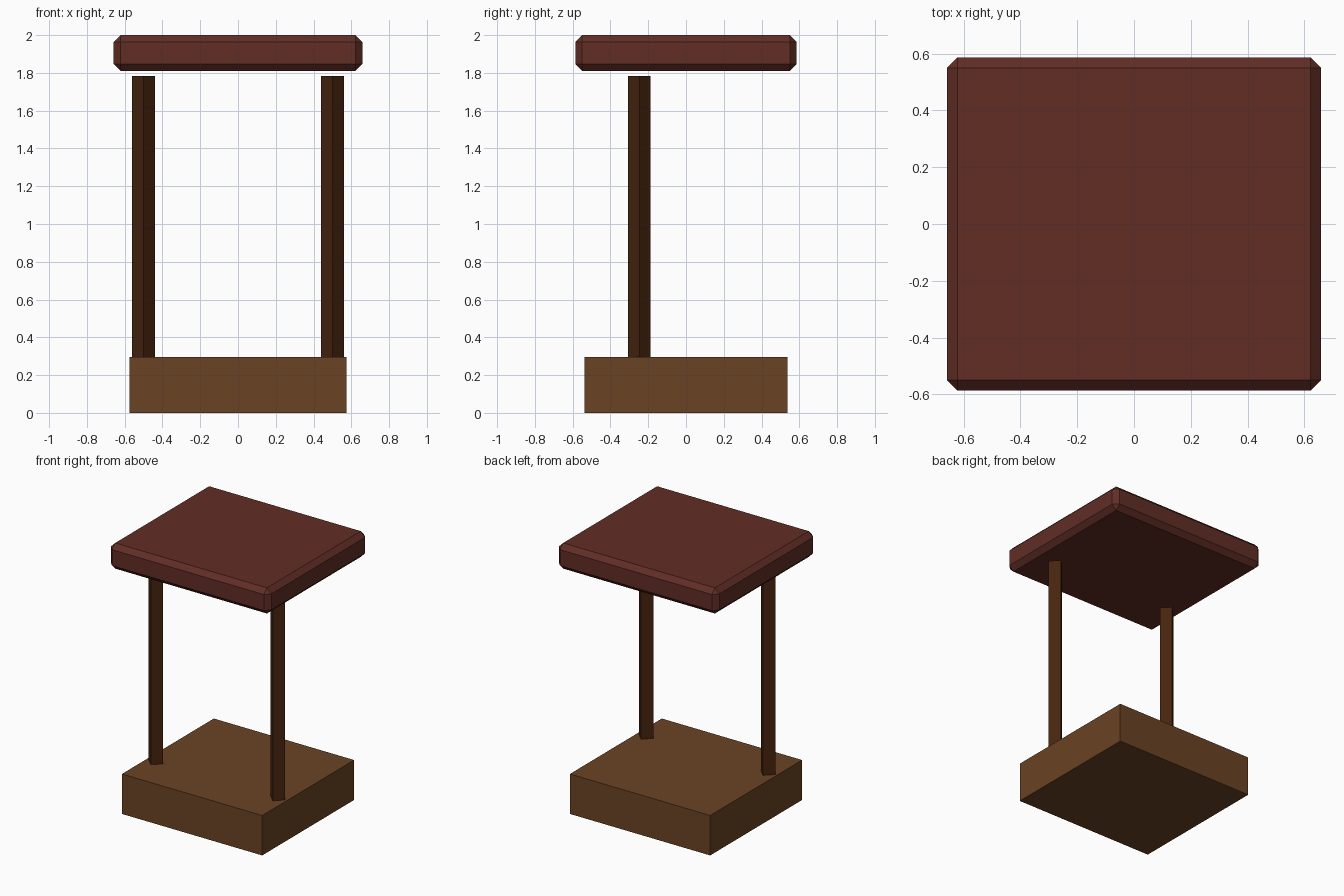
import bpy, bmesh, math
from mathutils import Matrix

if "Cube" in bpy.data.objects:
    bpy.data.objects.remove(bpy.data.objects["Cube"])


def srgb(r, g, b):
    def lin(c):
        c /= 255
        return c / 12.92 if c <= 0.04045 else ((c + 0.055) / 1.055) ** 2.4
    return (lin(r), lin(g), lin(b), 1)


def material(name, rgb):
    m = bpy.data.materials.new(name)
    m.diffuse_color = srgb(*rgb)
    m.use_nodes = True
    m.node_tree.nodes["Principled BSDF"].inputs["Base Color"].default_value = m.diffuse_color
    return m


def finish(bm, name, mat):
    mesh = bpy.data.meshes.new(name)
    bm.to_mesh(mesh)
    bm.free()
    mesh.materials.append(mat)
    ob = bpy.data.objects.new(name, mesh)
    bpy.context.collection.objects.link(ob)
    return ob


def box(name, half_x, half_y, z0, z1, mat):
    bm = bmesh.new()
    bmesh.ops.create_cube(bm, size=1, matrix=Matrix.Translation((0, 0, (z0 + z1) / 2))
                          @ Matrix.Diagonal((2 * half_x, 2 * half_y, z1 - z0, 1)))
    return finish(bm, name, mat)


def post(name, x, y, z0, z1, radius, mat):
    # Square post turned 45 degrees, corners on the x and y axes
    bm = bmesh.new()
    turn = Matrix.Rotation(math.radians(45), 4, 'Z')
    side = radius * math.sqrt(2)
    bmesh.ops.create_cube(bm, size=1, matrix=Matrix.Translation((x, y, (z0 + z1) / 2))
                          @ turn @ Matrix.Diagonal((side, side, z1 - z0, 1)))
    return finish(bm, name, mat)


wood = material("brown wood", (106, 67, 36))
dark = material("dark wood", (71, 36, 15))
red = material("dark red roof", (97, 45, 37))

# Base block
box("base", 0.575, 0.538, 0, 0.296, wood)

# Two posts, stopping just short of the roof
for side, name in ((-1, "left_post"), (1, "right_post")):
    post(name, side * 0.5, -0.247, 0.28, 1.784, 0.06, dark)

# Chamfered roof slab
roof = box("roof", 0.658, 0.586, 1.81, 2.0, red)
bevel = roof.modifiers.new("chamfer", 'BEVEL')
bevel.width = 0.036
bevel.segments = 1
